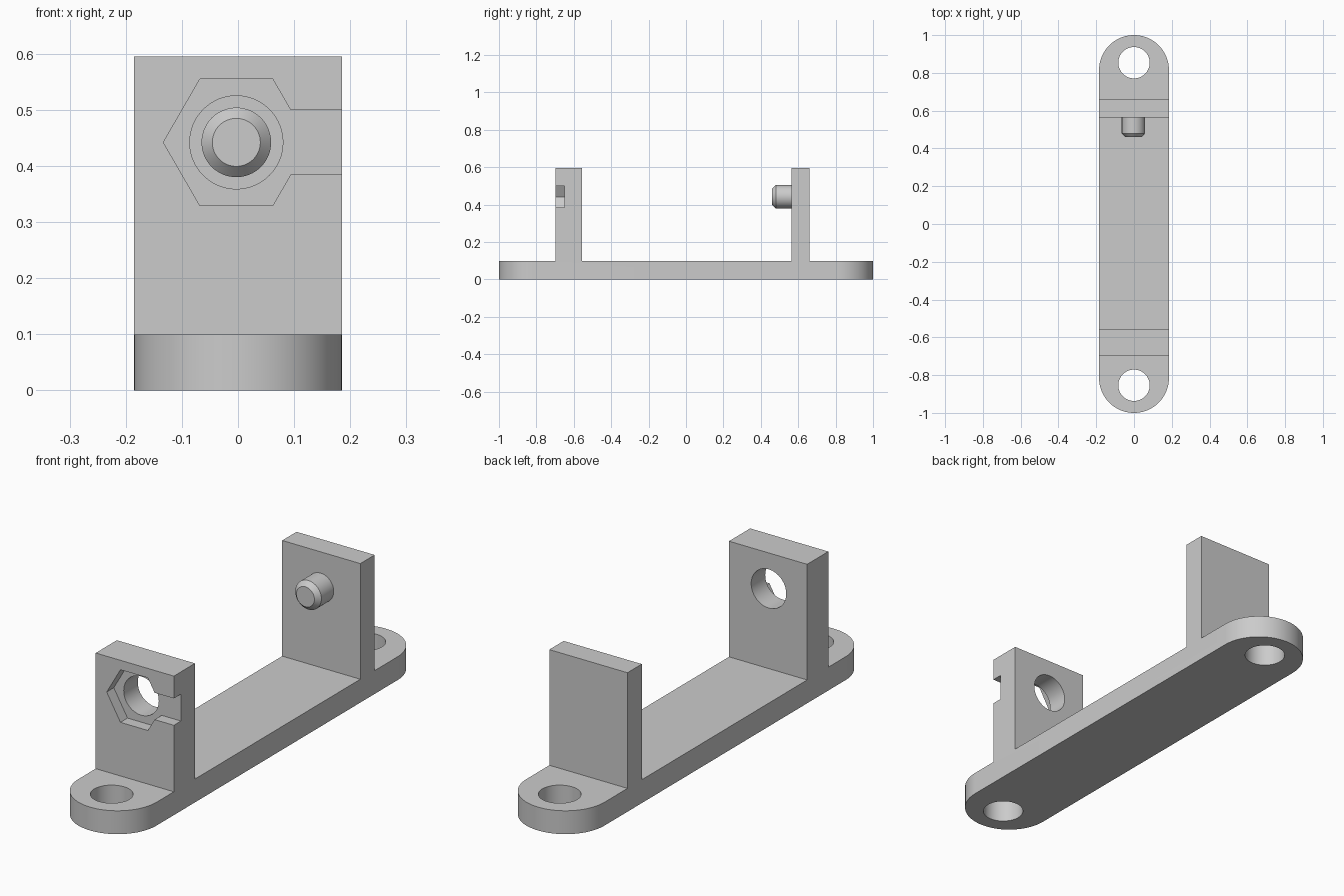
import bpy, bmesh, math
from mathutils import Vector

if "Cube" in bpy.data.objects:
    bpy.data.objects.remove(bpy.data.objects["Cube"])

W = 0.185            # half width
BASE = 0.10          # base plate thickness
TOP = 0.595          # top of the uprights
AX, AZ = -0.003, 0.442   # axis of the pin and of the bore

grey = bpy.data.materials.new("light grey")
grey.diffuse_color = (0.6, 0.6, 0.6, 1)
grey.use_nodes = True
grey.node_tree.nodes["Principled BSDF"].inputs["Base Color"].default_value = grey.diffuse_color


def prism(name, points, direction):
    """Extrude a closed loop of 3D points along a direction."""
    bm = bmesh.new()
    face = bm.faces.new([bm.verts.new(p) for p in points])
    out = bmesh.ops.extrude_face_region(bm, geom=[face])
    verts = [v for v in out["geom"] if isinstance(v, bmesh.types.BMVert)]
    bmesh.ops.translate(bm, verts=verts, vec=Vector(direction))
    bmesh.ops.recalc_face_normals(bm, faces=bm.faces)
    mesh = bpy.data.meshes.new(name)
    bm.to_mesh(mesh)
    bm.free()
    mesh.materials.append(grey)
    ob = bpy.data.objects.new(name, mesh)
    bpy.context.collection.objects.link(ob)
    return ob


def boolean(target, tool, operation):
    """Apply a boolean and discard the tool."""
    mod = target.modifiers.new("cut", "BOOLEAN")
    mod.operation, mod.solver, mod.object = operation, "EXACT", tool
    bpy.context.view_layer.objects.active = target
    bpy.ops.object.modifier_apply(modifier=mod.name)
    bpy.data.objects.remove(tool, do_unlink=True)


def arc(r, start, end, n):
    return [(r * math.cos(start + (end - start) * i / n),
             r * math.sin(start + (end - start) * i / n)) for i in range(n + 1)]


def circle(r, n=64):
    return arc(r, 0, 2 * math.pi, n)[:-1]


# Bracket: side profile with two uprights, trimmed to a round-ended plan
side = [(-1.2, 0), (1.2, 0), (1.2, BASE), (0.66, BASE), (0.66, TOP), (0.563, TOP),
        (0.563, BASE), (-0.555, BASE), (-0.555, TOP), (-0.698, TOP),
        (-0.698, BASE), (-1.2, BASE)]
bracket = prism("bracket", [(-0.4, y, z) for y, z in side], (0.8, 0, 0))
plan = [(x, y + 1 - W) for x, y in arc(W, 0, math.pi, 48)]
plan += [(-x, -y) for x, y in plan]
boolean(bracket, prism("plan", [(x, y, -0.5) for x, y in plan], (0, 0, 2)), "INTERSECT")

# Mounting holes at both ends
for s in (-1, 1):
    ring = [(x, y + s * 0.854, -0.2) for x, y in circle(0.083)]
    boolean(bracket, prism("mounting_hole", ring, (0, 0, 0.5)), "DIFFERENCE")

# Round bore through the front upright
ring = [(AX + x, -0.9, AZ + z) for x, z in circle(0.083)]
boolean(bracket, prism("bore", ring, (0, 0.5, 0)), "DIFFERENCE")

# Hexagonal nut pocket with a slot out to the right side
R, h = 0.13, 0.0575
hx = [(R * math.cos(a), R * math.sin(a)) for a in [math.radians(60 * i) for i in range(1, 6)]]
sx = R - h / math.tan(math.radians(60))
pocket = hx + [(sx, -h), (0.4, -h), (0.4, h), (sx, h)]
boolean(bracket, prism("nut_pocket", [(AX + x, -0.9, AZ + z) for x, z in pocket],
                       (0, 0.9 - 0.65, 0)), "DIFFERENCE")

# Chamfered pin on the back upright
pin = prism("pin", [(AX + x, 0.6, AZ + z) for x, z in circle(0.062)], (0, -0.12, 0))
bm = bmesh.new()
bm.from_mesh(pin.data)
tip = min(bm.faces, key=lambda f: f.calc_center_median().y)
out = bmesh.ops.extrude_discrete_faces(bm, faces=[tip])["faces"][0]
for v in out.verts:
    v.co = (AX + (v.co.x - AX) * 0.69, 0.46, AZ + (v.co.z - AZ) * 0.69)
bmesh.ops.recalc_face_normals(bm, faces=bm.faces)
bm.to_mesh(pin.data)
bm.free()
boolean(bracket, pin, "UNION")

# Smooth round walls, sharp edges kept
bpy.ops.object.select_all(action="DESELECT")
bracket.select_set(True)
bpy.context.view_layer.objects.active = bracket
bpy.ops.object.shade_smooth_by_angle(angle=math.radians(25))
